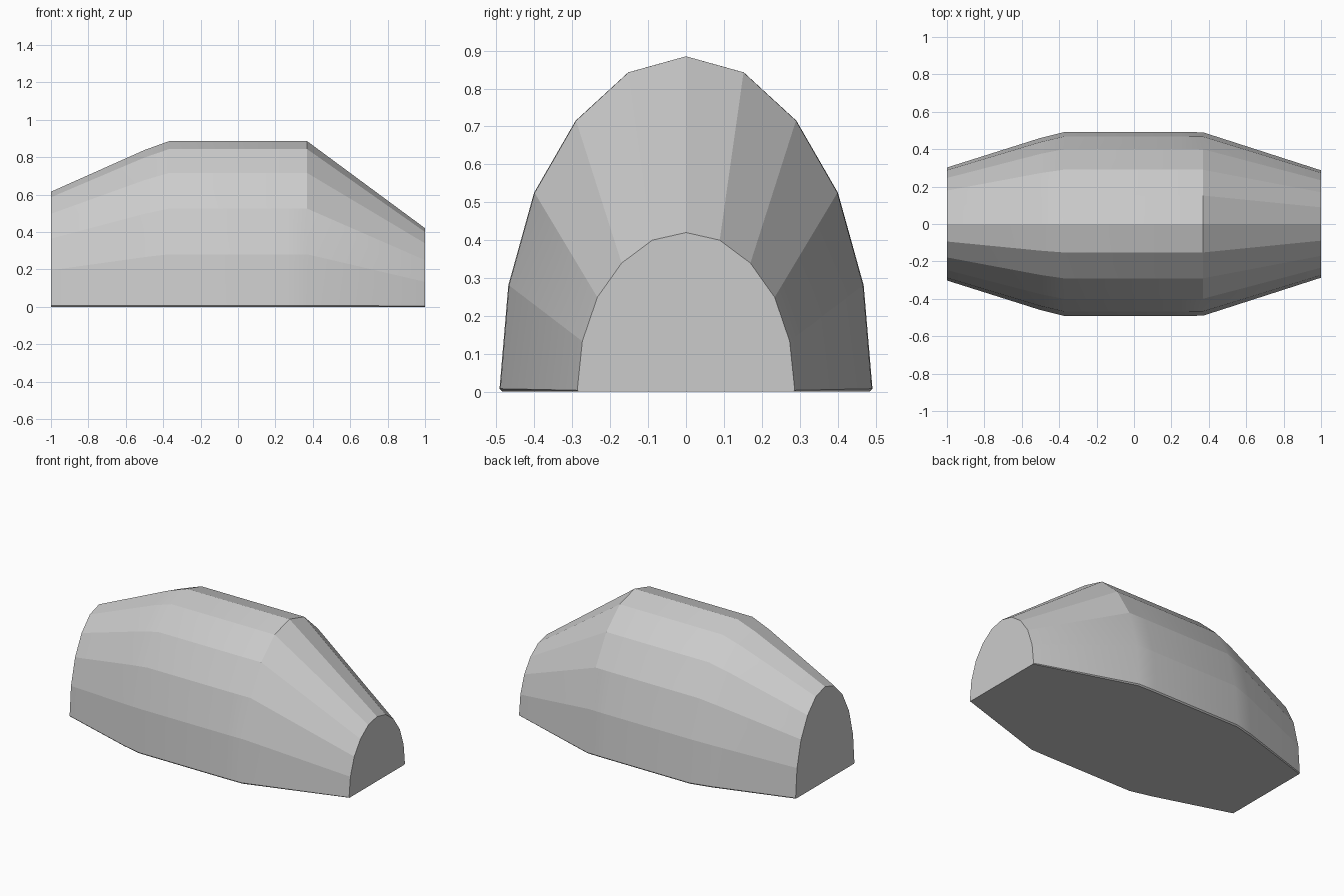
import bpy
import bmesh

cube = bpy.data.objects.get("Cube")
if cube:
    bpy.data.objects.remove(cube, do_unlink=True)

# Plain grey material
grey = bpy.data.materials.new("plain grey")
grey.use_nodes = True
colour = (0.6, 0.6, 0.6, 1)
grey.diffuse_color = colour
grey.node_tree.nodes["Principled BSDF"].inputs["Base Color"].default_value = colour

# Half arch as fractions of half width and height, with a tiny chamfer at the base
half = [(0.985, 0), (1, 0.009), (0.953, 0.317), (0.815, 0.593),
        (0.592, 0.808), (0.31, 0.952)]
arch = half + [(0, 1)] + [(-y, z) for y, z in reversed(half)]

# Stations along the body: x, half width, height
stations = [(-1, 0.302, 0.615), (-0.5, 0.46, 0.838), (-0.37, 0.492, 0.885),
            (0.25, 0.492, 0.885), (0.37, 0.49, 0.885), (1, 0.287, 0.42)]

bm = bmesh.new()
rings = [[bm.verts.new((x, y * w, z * h)) for y, z in arch] for x, w, h in stations]
last = len(arch) - 1

# Arched skin and flat base
for a, b in zip(rings, rings[1:]):
    for i in range(last):
        bm.faces.new((a[i], b[i], b[i + 1], a[i + 1]))
    bm.faces.new((a[last], b[last], b[0], a[0]))

# Flat ends
bm.faces.new(rings[0])
bm.faces.new(rings[-1])
bmesh.ops.recalc_face_normals(bm, faces=bm.faces)

# Lengthwise ridges and end rims stay crisp, gentle cross bends are smooth
for face in bm.faces:
    face.smooth = True
for edge in bm.edges:
    a, b = edge.verts
    lengthwise = abs(a.co.x - b.co.x) > 0.01
    edge.smooth = not lengthwise and edge.calc_face_angle(0) < 0.42

mesh = bpy.data.meshes.new("arched_shell")
bm.to_mesh(mesh)
bm.free()
mesh.materials.append(grey)
shell = bpy.data.objects.new("arched_shell", mesh)
bpy.context.collection.objects.link(shell)
